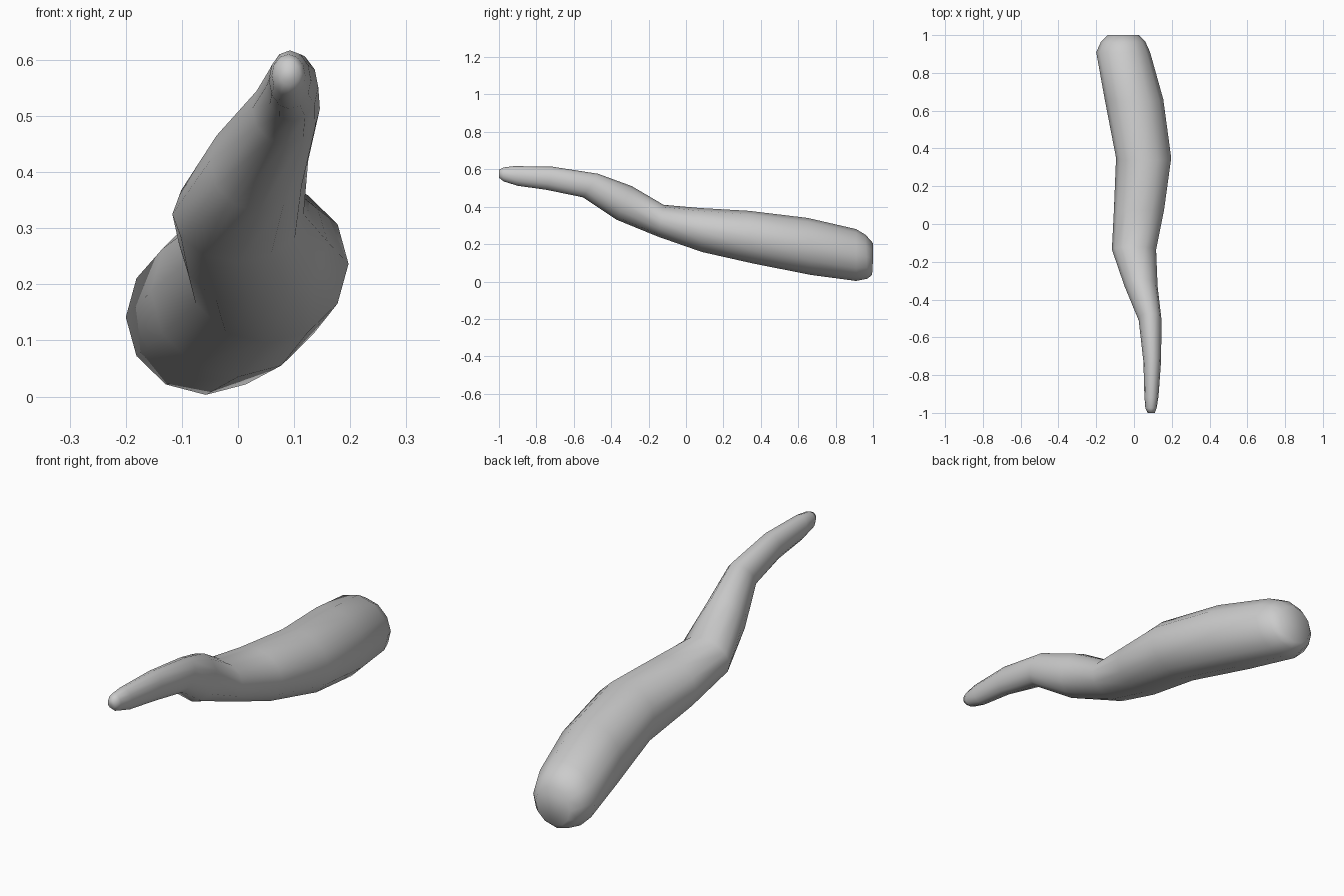
import bpy, bmesh, math

SIDES = 12
# cross-sections: y, x left, x right, z bottom, z top, lean (top further back than bottom)
RINGS = [
    (1.00, -0.14, 0.025, 0.035, 0.205, 0.01),
    (0.965, -0.175, 0.06, 0.015, 0.25, -0.01),
    (0.91, -0.20, 0.085, 0.003, 0.28, 0.0),
    (0.66, -0.155, 0.155, 0.035, 0.34, -0.02),
    (0.35, -0.095, 0.197, 0.095, 0.378, -0.03),
    (0.08, -0.106, 0.16, 0.158, 0.393, -0.01),
    (-0.135, -0.117, 0.117, 0.24, 0.41, 0.03),
    (-0.33, -0.05, 0.125, 0.33, 0.51, 0.08),
    (-0.51, 0.025, 0.146, 0.45, 0.576, 0.08),
    (-0.73, 0.05, 0.143, 0.49, 0.614, 0.03),
    (-0.91, 0.055, 0.13, 0.512, 0.617, -0.02),
    (-0.975, 0.06, 0.12, 0.535, 0.61, 0.0),
    (-1.00, 0.073, 0.11, 0.555, 0.598, 0.0),
]


def add_ring(bm, y, x0, x1, z0, z1, lean):
    verts = []
    for i in range(SIDES):
        a = math.tau * i / SIDES
        c, s = math.cos(a), math.sin(a)
        verts.append(bm.verts.new(((x0 + x1) / 2 + c * (x1 - x0) / 2,
                                   min(1, y + s * lean / 2),
                                   (z0 + z1) / 2 + s * (z1 - z0) / 2)))
    return verts


# winding tapered body, lofted through the rings and capped
bm = bmesh.new()
loops = [add_ring(bm, *r) for r in RINGS]
for a, b in zip(loops, loops[1:]):
    for i in range(SIDES):
        j = (i + 1) % SIDES
        bm.faces.new((a[i], a[j], b[j], b[i]))
bm.faces.new(loops[0])
bm.faces.new(loops[-1])
bmesh.ops.recalc_face_normals(bm, faces=bm.faces)
for f in bm.faces:
    f.smooth = True

mesh = bpy.data.meshes.new("tapered_root")
bm.to_mesh(mesh)
bm.free()
root = bpy.data.objects.new("tapered_root", mesh)
bpy.context.collection.objects.link(root)
